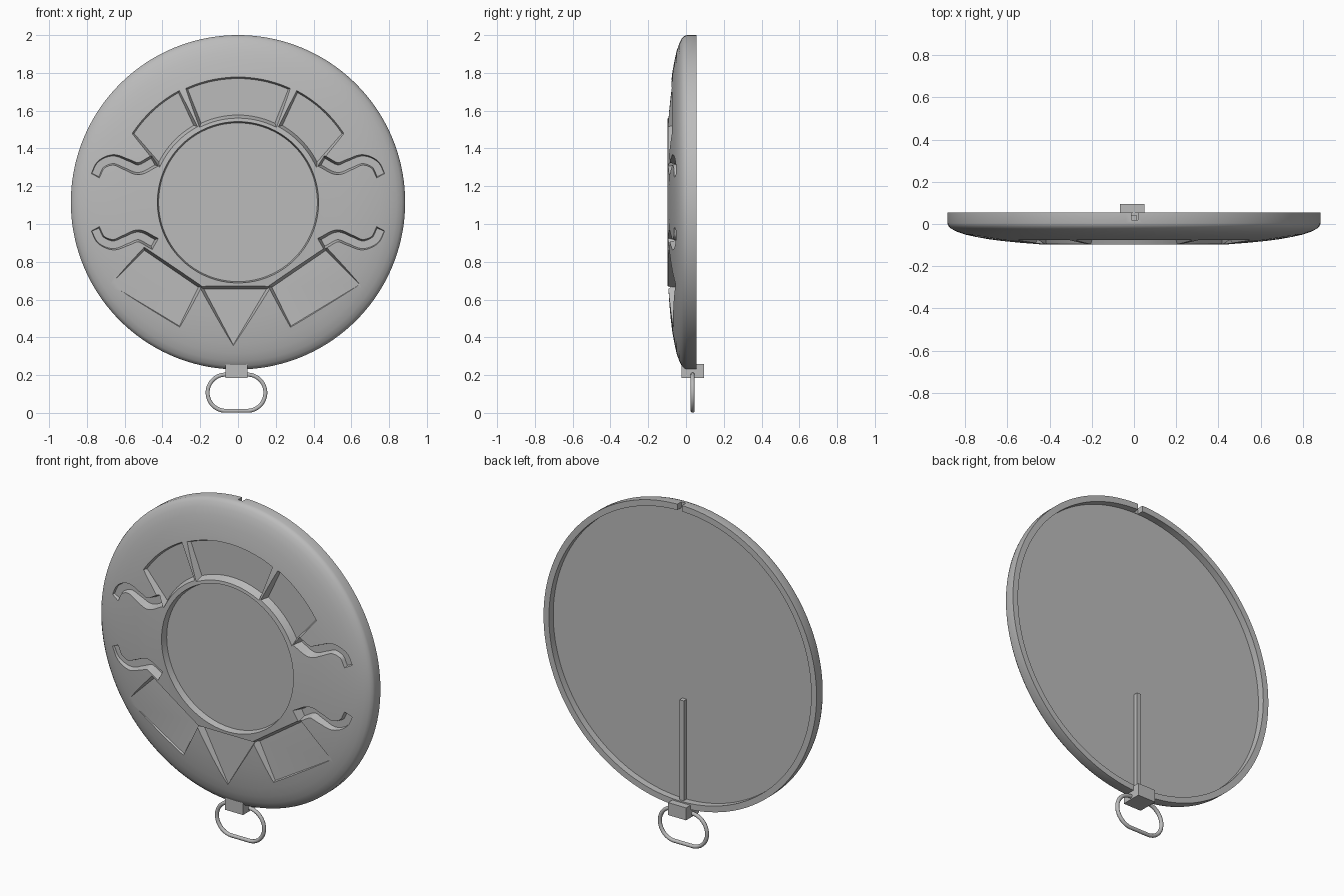
import bpy, bmesh, math
from mathutils import Vector, Matrix

if bpy.data.objects.get("Cube"):
    bpy.data.objects.remove(bpy.data.objects["Cube"])

CZ = 1.115        # height of the disc centre
FLOOR = -0.055    # depth plane of the carved pockets
FRONT = -0.15     # cutters start in front of the dome

grey = bpy.data.materials.new("plain grey")
grey.use_nodes = True
grey.diffuse_color = (0.5, 0.5, 0.5, 1)
grey.node_tree.nodes["Principled BSDF"].inputs["Base Color"].default_value = (0.5, 0.5, 0.5, 1)


def make(name, bm):
    bmesh.ops.recalc_face_normals(bm, faces=bm.faces)
    mesh = bpy.data.meshes.new(name)
    bm.to_mesh(mesh)
    bm.free()
    mesh.materials.append(grey)
    obj = bpy.data.objects.new(name, mesh)
    bpy.context.collection.objects.link(obj)
    return obj


def box(name, lo, hi):
    bm = bmesh.new()
    lo, hi = Vector(lo), Vector(hi)
    size = Matrix.Diagonal((*(hi - lo), 1))
    bmesh.ops.create_cube(bm, size=1, matrix=Matrix.Translation((lo + hi) / 2) @ size)
    return make(name, bm)


def activate(obj):
    bpy.ops.object.select_all(action="DESELECT")
    obj.select_set(True)
    bpy.context.view_layer.objects.active = obj


def cut(target, cutter):
    activate(target)
    mod = target.modifiers.new("cut", "BOOLEAN")
    mod.operation, mod.solver, mod.object = "DIFFERENCE", "EXACT", cutter
    bpy.ops.object.modifier_apply(modifier=mod.name)
    bpy.data.objects.remove(cutter)


def grow(points, dist):
    """Offset a closed outline outwards with mitred corners."""
    pts = [Vector(p) for p in points]
    n = len(pts)
    area = sum(pts[i - 1].cross(pts[i]) for i in range(n))
    side = 1 if area > 0 else -1
    out = []
    for i, p in enumerate(pts):
        a, b = (p - pts[i - 1]).normalized(), (pts[(i + 1) % n] - p).normalized()
        na, nb = Vector((a.y, -a.x)) * side, Vector((b.y, -b.x)) * side
        out.append(p + (na + nb) * dist / max(1 + na.dot(nb), 0.5))
    return out


def pocket(outline, floor=FLOOR, draft=0.4):
    """Cutter with sloped walls, widening towards the front."""
    bm = bmesh.new()
    back = [bm.verts.new((p[0], floor, p[1])) for p in outline]
    front = [bm.verts.new((p.x, FRONT, p.y)) for p in grow(outline, draft * (floor - FRONT))]
    bm.faces.new(back)
    bm.faces.new(front)
    for i in range(len(back)):
        bm.faces.new((back[i - 1], back[i], front[i], front[i - 1]))
    return make("cutter", bm)


def arc(radius, a0, a1, steps=14):
    """Arc about the disc centre, degrees measured from the top."""
    angles = [math.radians(a0 + (a1 - a0) * i / steps) for i in range(steps + 1)]
    return [(radius * math.sin(a), CZ + radius * math.cos(a)) for a in angles]


def smooth_path(ctrl, steps=6):
    """Catmull-Rom path through the control points."""
    c = [Vector(p) for p in ctrl]
    c = [2 * c[0] - c[1]] + c + [2 * c[-1] - c[-2]]
    out = []
    for p0, p1, p2, p3 in zip(c, c[1:], c[2:], c[3:]):
        for i in range(steps):
            t = i / steps
            out.append(0.5 * (2 * p1 + (p2 - p0) * t + (2 * p0 - 5 * p1 + 4 * p2 - p3) * t ** 2
                              + (3 * p1 - p0 - 3 * p2 + p3) * t ** 3))
    return out + [c[-2]]


def ribbon(path, half):
    left, right = [], []
    for i, p in enumerate(path):
        d = (path[min(i + 1, len(path) - 1)] - path[max(i - 1, 0)]).normalized()
        n = Vector((-d.y, d.x)) * half
        left.append(p + n)
        right.append(p - n)
    return left + right[::-1]


# Domed disc with a round dish in front and a hollow back
profile = [(0, -0.06), (0.42, -0.06), (0.427, -0.098), (0.46, -0.095), (0.54, -0.089),
           (0.62, -0.081), (0.69, -0.072), (0.75, -0.061), (0.8, -0.05), (0.84, -0.036),
           (0.867, -0.022), (0.88, -0.009), (0.885, 0.004), (0.885, 0.055), (0.85, 0.055),
           (0.85, 0.015), (0, 0.015)]
bm = bmesh.new()
verts = [bm.verts.new((r, y, CZ)) for r, y in profile]
edges = [bm.edges.new(pair) for pair in zip(verts, verts[1:])]
bmesh.ops.spin(bm, geom=verts + edges, cent=(0, 0, CZ), axis=(0, 1, 0),
               angle=math.tau, steps=144, use_duplicate=False)
bmesh.ops.remove_doubles(bm, verts=bm.verts, dist=0.0001)
disc = make("domed_disc", bm)

# Arched upper pockets
cut(disc, pocket(arc(0.655, -24, 24) + arc(0.462, 25, -25)))
for s in (-1, 1):
    cut(disc, pocket(arc(0.66, s * 28.5, s * 56.5) + arc(0.47, s * 63, s * 30)))

# Lower pockets: two slanted panels and a pointed one
for s in (-1, 1):
    panel = [(0.48, 0.86), (0.195, 0.665), (0.295, 0.46), (0.66, 0.68)]
    cut(disc, pocket([(s * x - 0.015, z) for x, z in panel]))
cut(disc, pocket([(-0.18, 0.655), (0.15, 0.655), (-0.025, 0.36)]))

# Wavy grooves, four mirrored copies
wave = [(0.755, 0.145), (0.725, 0.2), (0.66, 0.225), (0.59, 0.2), (0.525, 0.178), (0.45, 0.215)]
for sx in (-1, 1):
    for sz in (-1, 1):
        path = smooth_path([(sx * x, CZ + sz * z) for x, z in wave])
        cut(disc, pocket(ribbon(path, 0.02), floor=-0.04, draft=0.25))

# Slot through the top of the rim
cut(disc, box("cutter", (-0.012, 0.018, 1.9), (0.018, 0.1, 2.1)))
activate(disc)
bpy.ops.object.shade_smooth_by_angle(angle=math.radians(25))

# Rod behind the disc and the clasp at the bottom
box("back_rod", (-0.015, 0.012, 0.24), (0.013, 0.042, 0.85))
box("clasp", (-0.067, -0.025, 0.185), (0.05, 0.095, 0.258))

# Oval hanging ring
curve = bpy.data.curves.new("hanging_ring", "CURVE")
curve.dimensions = "3D"
curve.bevel_depth = 0.011
curve.bevel_resolution = 3
loop = curve.splines.new("POLY")
ring = []
for i in range(40):
    a = math.tau * (i + 0.5) / 40
    shift = math.copysign(0.057, math.cos(a))
    ring.append((-0.008 + shift + 0.096 * math.cos(a), 0.035, 0.107 + 0.096 * math.sin(a)))
loop.points.add(len(ring) - 1)
for point, co in zip(loop.points, ring):
    point.co = (*co, 1)
loop.use_cyclic_u = True
loop.use_smooth = True
curve.materials.append(grey)
hanging_ring = bpy.data.objects.new("hanging_ring", curve)
bpy.context.collection.objects.link(hanging_ring)
activate(hanging_ring)
bpy.ops.object.convert(target="MESH")
